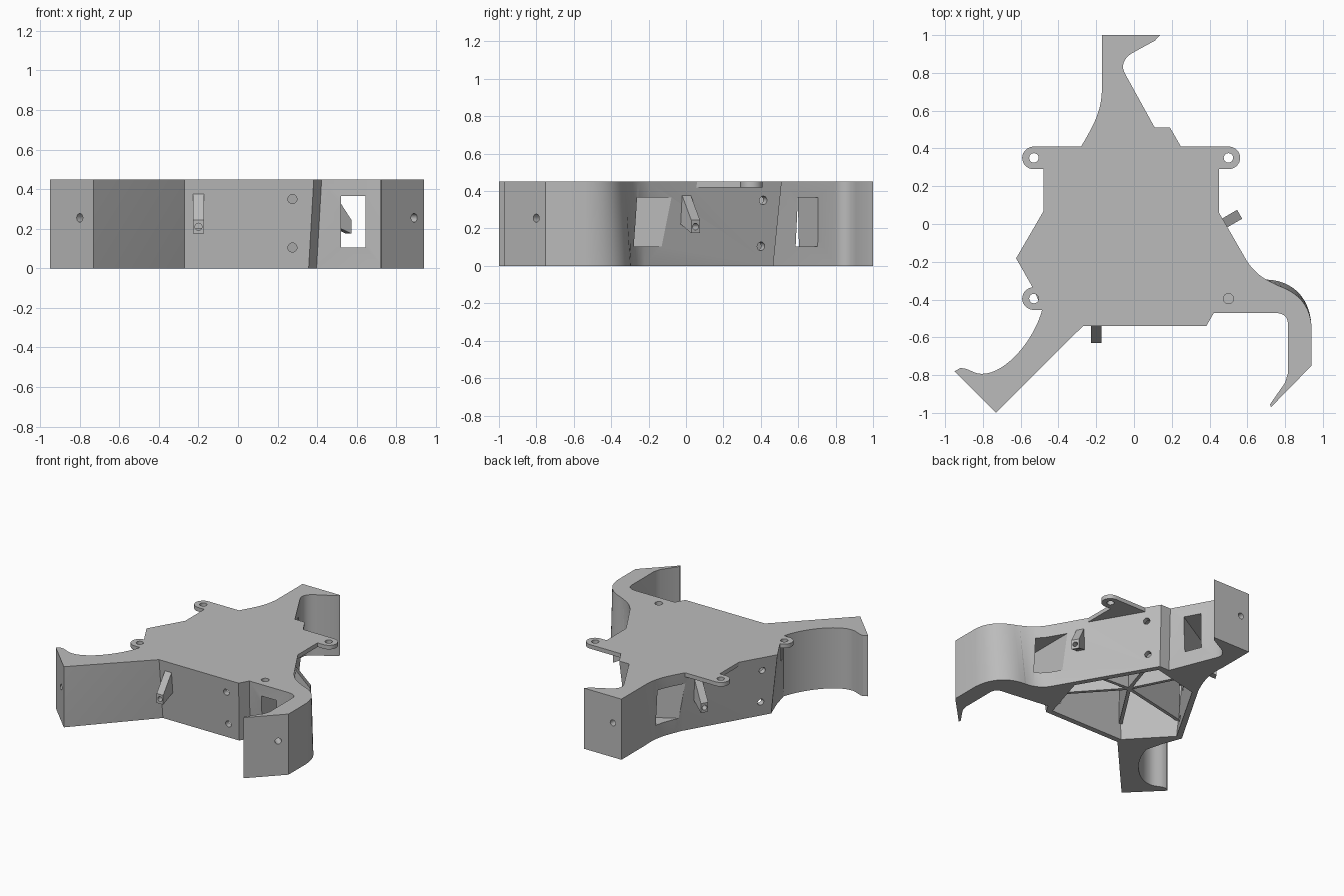
import bpy, bmesh, math
from mathutils import Vector, Matrix

cube = bpy.data.objects.get("Cube")
if cube:
    bpy.data.objects.remove(cube)

H = 0.45                       # overall height
LOW = 0.42                     # underside of the top plate
DRAFT = Vector((-0.026, 0.045))  # inward lean of the lower body
C = Vector((-0.017, -0.07))    # centre of the threefold body

grey = bpy.data.materials.new("plain_grey")
grey.use_nodes = True
grey.diffuse_color = (0.5, 0.5, 0.5, 1)
grey.node_tree.nodes["Principled BSDF"].inputs["Base Color"].default_value = grey.diffuse_color


def turn(p, k):
    """Rotate a local point by k thirds of a turn."""
    return Matrix.Rotation(math.radians(120 * k), 2) @ Vector(p)


def bezier(a, b, c, d, n=12):
    a, b, c, d = (Vector(p) for p in (a, b, c, d))
    return [a * (1 - t) ** 3 + b * 3 * t * (1 - t) ** 2 + c * 3 * t * t * (1 - t) + d * t ** 3
            for t in (i / n for i in range(n + 1))]


def solid(name, low, high):
    """Closed skin between two matching loops of 3D points."""
    bm = bmesh.new()
    a = [bm.verts.new(p) for p in low]
    b = [bm.verts.new(p) for p in high]
    n = len(a)
    bm.faces.new(a[::-1])
    bm.faces.new(b)
    for i in range(n):
        j = (i + 1) % n
        bmesh.ops.triangulate(bm, faces=[bm.faces.new((a[i], a[j], b[j], b[i]))])
    bmesh.ops.recalc_face_normals(bm, faces=bm.faces)
    mesh = bpy.data.meshes.new(name)
    bm.to_mesh(mesh)
    bm.free()
    mesh.materials.append(grey)
    ob = bpy.data.objects.new(name, mesh)
    bpy.context.collection.objects.link(ob)
    return ob


def extrude(name, pts, z0, z1):
    return solid(name, [(p[0], p[1], z0) for p in pts], [(p[0], p[1], z1) for p in pts])


def box(name, u0, u1, v0, v1, z0, z1, k=0):
    pts = [C + turn(p, k) for p in ((u0, v0), (u1, v0), (u1, v1), (u0, v1))]
    return extrude(name, pts, z0, z1)


def rod(name, a, b, r, n=24):
    """Cylinder between two points."""
    a, b = Vector(a), Vector(b)
    q = (b - a).to_track_quat("Z", "Y")
    ring = [q @ Vector((r * math.cos(t), r * math.sin(t), 0))
            for t in (2 * math.pi * i / n for i in range(n))]
    return solid(name, [a + p for p in ring], [b + p for p in ring])


def combine(ob, tool, op):
    m = ob.modifiers.new(op, "BOOLEAN")
    m.operation, m.object, m.solver = op, tool, "EXACT"
    bpy.context.view_layer.objects.active = ob
    bpy.ops.object.modifier_apply(modifier=m.name)
    bpy.data.objects.remove(tool)


# Body outline: matching top and bottom loops
top, bottom = [], []


def add(pts, shift=(0, 0)):
    for p in pts:
        top.append(Vector(p))
        bottom.append(Vector(p) + Vector(shift))


def jog(k):
    add([C + turn((0.40, -0.47), k), C + turn((0.44, -0.40), k)], turn(DRAFT, k))


# front wall and hooked arm
add([(-0.27, -0.54)], (0, 0.045))
jog(0)
add(bezier((0.74, -0.47), (0.79, -0.47), (0.815, -0.49), (0.815, -0.53), 8))
add([(0.815, -0.79), (0.8, -0.84), (0.72, -0.955), (0.725, -0.97), (0.94, -0.75)])
top += bezier((0.94, -0.54), (0.93, -0.40), (0.83, -0.35), (0.76, -0.325))
bottom += bezier((0.94, -0.54), (0.93, -0.37), (0.82, -0.30), (0.71, -0.295))
top += bezier((0.74, -0.315), (0.69, -0.29), (0.65, -0.27), (0.60, -0.20), 8)
bottom += bezier((0.70, -0.295), (0.66, -0.29), (0.61, -0.28), (0.561, -0.222), 8)
# back arm
jog(1)
add(bezier((-0.05, 0.80), (-0.075, 0.85), (-0.04, 0.89), (0, 0.91), 8))
add([(0.11, 0.97), (0.137, 1), (-0.17, 1)])
side = bezier((-0.17, 0.72), (-0.17, 0.60), (-0.21, 0.53), (-0.28, 0.41))
for i, p in enumerate(side):
    add([p], Vector((0.039, -0.022)) * i / 12)
# left wall and swept arm
add([C + turn((0.40, -0.47), 2)], turn(DRAFT, 2))
add([(-0.54, -0.33)], (0.02, 0.01))
add(bezier((-0.485, -0.45), (-0.53, -0.62), (-0.68, -0.79), (-0.80, -0.793), 16))
add(bezier((-0.81, -0.793), (-0.85, -0.793), (-0.88, -0.76), (-0.92, -0.763), 6))
add([(-0.95, -0.78), (-0.73, -1)])

body = solid("body_shell", [(*p, 0) for p in bottom], [(*p, H) for p in top])

# Top plate and the three mounting tabs
plate = [(-0.48, -0.42), (0.40, -0.42), (0.45, 0), (0.45, 0.41), (-0.48, 0.41)]
combine(body, extrude("top_plate", plate, LOW, H), "UNION")
tabs = [(-0.53, 0.35, -1), (0.5, 0.35, 1), (-0.53, -0.395, -1)]
for x, y, s in tabs:
    arc = [(x + s * 0.062 * math.cos(t), y + 0.06 * math.sin(t))
           for t in (math.pi * (i / 16 - 0.5) for i in range(17))]
    inner = x - s * 0.1
    combine(body, extrude("tab", arc + [(inner, y + 0.06), (inner, y - 0.06)], LOW, H), "UNION")

# Hollow underside
hexagon = [turn(p, k) for k in range(3) for p in ((-0.25, -0.385), (0.35, -0.385))]
grow = 0.045 / 0.385 / H
rings = [[(*(C + p * (1 + grow * z)), z) for p in hexagon] for z in (-0.02, LOW)]
combine(body, solid("cavity", *rings), "DIFFERENCE")

# Windows through two arms, screw holes through the three walls
for k in range(2):
    combine(body, box("window", 0.537, 0.662, -0.55, 0.1, 0.105, 0.365, k), "DIFFERENCE")
for k in range(3):
    for z in (0.105, 0.35):
        ends = [(*(C + turn((0.292, v), k)), z) for v in (-0.55, -0.33)]
        combine(body, rod("screw_hole", *ends, 0.023), "DIFFERENCE")

# Holes in tabs, top and arm ends
for x, y, s in tabs:
    combine(body, rod("tab_hole", (x, y, 0.3), (x, y, 0.5), 0.025), "DIFFERENCE")
combine(body, rod("top_hole", (0.5, -0.395, 0.38), (0.5, -0.395, 0.5), 0.027), "DIFFERENCE")
for x, y, dx, dy in ((-0.8, -0.93, 1, 1), (0.89, -0.8, -1, 1), (-0.1, 1, 0, -1.4)):
    d = Vector((dx, dy, 0)) * 0.09
    p = Vector((x, y, 0.255))
    combine(body, rod("end_hole", p - d, p + d, 0.022), "DIFFERENCE")

bpy.ops.object.select_all(action="DESELECT")
body.select_set(True)
bpy.context.view_layer.objects.active = body
bpy.ops.object.shade_smooth_by_angle(angle=math.radians(25))

# Six stiffening ribs meeting in the middle
for i, p in enumerate(hexagon):
    side = Vector((-p.y, p.x)).normalized() * 0.012
    end = p * 1.03
    extrude("rib_%d" % (i + 1), [C - side, C + end - side, C + end + side, C + side], 0.13, LOW + 0.005)

# Sloped brackets with a small hole, one per wall
profile = [(-0.43, 0.42), (-0.56, 0.245), (-0.56, 0.175), (-0.43, 0.23)]
for k in range(3):
    loops = [[(*(C + turn((u, v), k)), z) for v, z in profile] for u in (-0.21, -0.156)]
    bracket = solid("bracket_%d" % (k + 1), *loops)
    ends = [(*(C + turn((-0.183, v), k)), 0.21) for v in (-0.6, -0.5)]
    combine(bracket, rod("bracket_hole", *ends, 0.018, 16), "DIFFERENCE")
